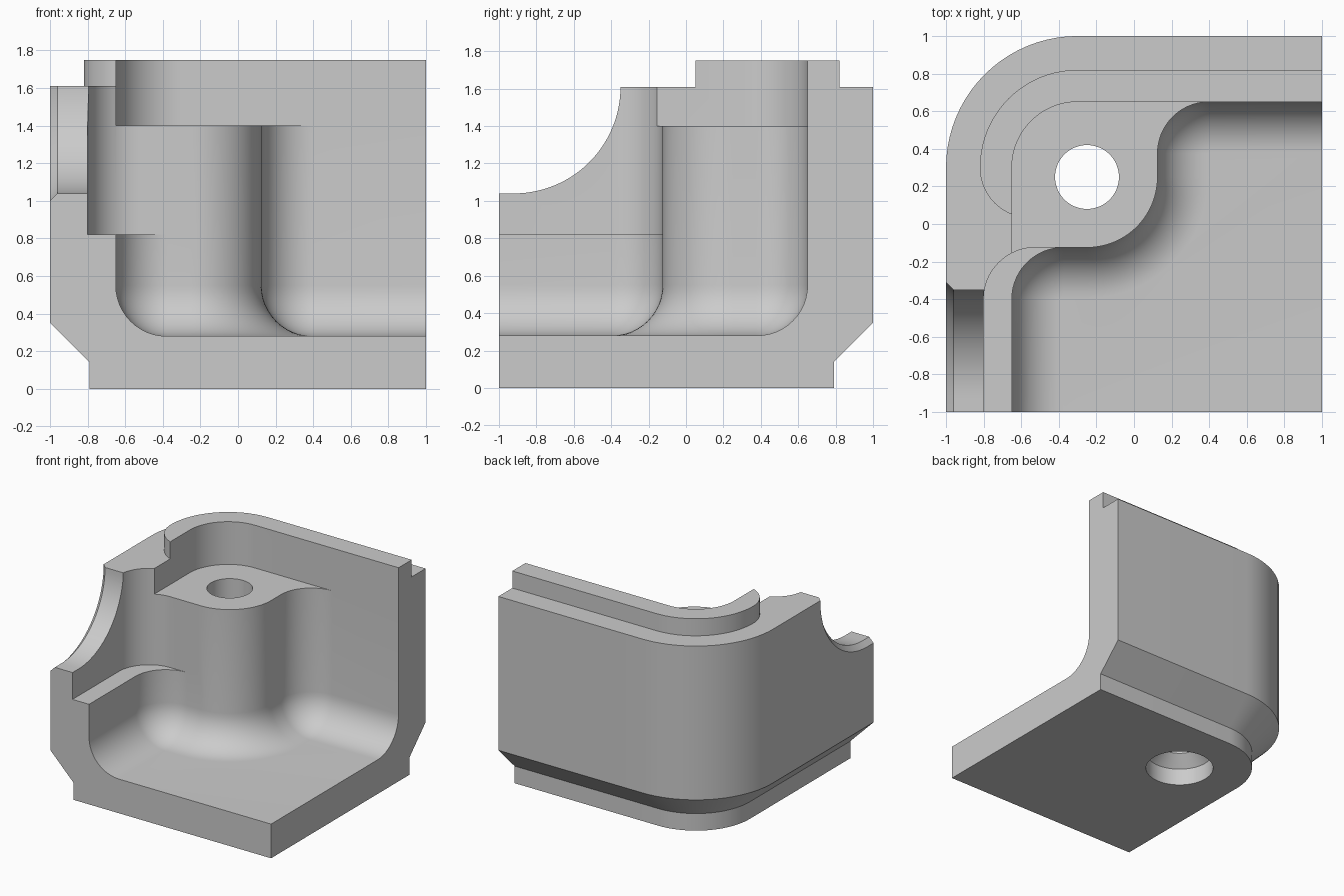
import bpy, bmesh, math

if "Cube" in bpy.data.objects:
    bpy.data.objects.remove(bpy.data.objects["Cube"])


def arc(cx, cy, r, a0, a1, n=20):
    """Points on an arc, angles in degrees."""
    return [(cx + r * math.cos(math.radians(a0 + (a1 - a0) * i / n)),
             cy + r * math.sin(math.radians(a0 + (a1 - a0) * i / n)))
            for i in range(n + 1)]


def loft(name, sections, axis='Z'):
    """Closed solid through (outline, height) sections along an axis."""
    bm = bmesh.new()
    place = (lambda p, h: (p[0], p[1], h)) if axis == 'Z' else (lambda p, h: (h, p[0], p[1]))
    rings = [[bm.verts.new(place(p, h)) for p in pts] for pts, h in sections]
    for a, b in zip(rings, rings[1:]):
        for i in range(len(a)):
            j = (i + 1) % len(a)
            bm.faces.new((a[i], a[j], b[j], b[i]))
    bm.faces.new(rings[0][::-1])
    bm.faces.new(rings[-1])
    bmesh.ops.recalc_face_normals(bm, faces=bm.faces)
    mesh = bpy.data.meshes.new(name)
    bm.to_mesh(mesh)
    bm.free()
    ob = bpy.data.objects.new(name, mesh)
    bpy.context.collection.objects.link(ob)
    return ob


def outer(d):
    """Square block outline with one round corner, inset on the left and back."""
    return [(-1 + d, -1), (1, -1), (1, 1 - d)] + arc(-0.3, 0.3, 0.7 - d, 90, 180)


def cavity(d):
    """Inner wall outline wrapping around the screw post, inset by d."""
    return ([(1.5, -1.5), (1.5, 0.65 - d)]
            + arc(0.4, 0.375, 0.275 - d, 90, 180)
            + arc(-0.25, 0.25, 0.375 + d, 0, -90)
            + arc(-0.375, -0.4, 0.275 - d, 90, 180)
            + [(-0.65 + d, -1.5)])


def slot(r):
    """Half of a round-bottomed cable slot, open at the top."""
    return ([(-1.5, 2), (-0.92 + r, 2)] + arc(-0.92, 1.61, r, 0, -90, 28)
            + [(-1.5, 1.61 - r)])


def circle(r):
    return arc(-0.25, 0.25, r, 0, 360, 64)[:-1]


# Outer shell with stepped, chamfered foot
body = loft("corner_housing", [(outer(0.21), 0), (outer(0.21), 0.14),
                               (outer(0), 0.35), (outer(0), 1.61)])

# Raised sealing lip with a rounded end
lip_outline = ([(1, 0.04), (1, 0.82)] + arc(-0.3, 0.3, 0.52, 90, 180)
               + arc(-0.553, 0.3, 0.267, 184, 249, 14) + [(-0.5, 0.04)])
lip = loft("lip", [(lip_outline, 1.5), (lip_outline, 1.75)])

# Cavity with a filleted floor
F = 0.27
steps = [math.radians(90 * i / 12) for i in range(13)]
rings = [(cavity(F * (1 - math.sin(a))), 0.28 + F * (1 - math.cos(a))) for a in steps]
main_cut = loft("cavity_cutter", rings + [(cavity(0), 2)])

# Open space above the post
top_outline = [(1.5, -1.5), (1.5, 0.65)] + arc(-0.3, 0.3, 0.35, 90, 180) + [(-0.65, -1.5)]
top_cut = loft("top_cutter", [(top_outline, 1.4), (top_outline, 2)])

# Thinned side wall above the ledge
side_outline = [(0.0, -1.5), (0.0, -0.125)] + arc(-0.525, -0.4, 0.275, 90, 180) + [(-0.8, -1.5)]
side_cut = loft("ledge_cutter", [(side_outline, 0.82), (side_outline, 2)])

# Cable slot with a chamfered outer edge
slot_cut = loft("slot_cutter", [(slot(0.65), -1.04), (slot(0.57), -0.96),
                                (slot(0.57), -0.6)], 'X')

# Screw hole with countersunk head recess underneath
hole_cut = loft("screw_hole_cutter", [(circle(0.26), -0.1), (circle(0.26), 0.14),
                                      (circle(0.17), 0.23), (circle(0.17), 2)])

tools = [(lip, 'UNION')] + [(c, 'DIFFERENCE') for c in
                            (main_cut, top_cut, side_cut, slot_cut, hole_cut)]
for tool, op in tools:
    mod = body.modifiers.new(tool.name, 'BOOLEAN')
    mod.object, mod.operation, mod.solver = tool, op, 'EXACT'
    tool.hide_render = True

# Bake the shape and remove the helpers
dg = bpy.context.evaluated_depsgraph_get()
baked = bpy.data.meshes.new_from_object(body.evaluated_get(dg))
body.modifiers.clear()
body.data = baked
for tool, _ in tools:
    bpy.data.objects.remove(tool)

# Plain grey finish
grey = bpy.data.materials.new("plain_grey")
grey.diffuse_color = (0.6, 0.6, 0.6, 1)
grey.use_nodes = True
grey.node_tree.nodes["Principled BSDF"].inputs["Base Color"].default_value = grey.diffuse_color
body.data.materials.clear()
body.data.materials.append(grey)

bpy.context.view_layer.objects.active = body
body.select_set(True)
bpy.ops.object.shade_smooth_by_angle(angle=math.radians(30))
